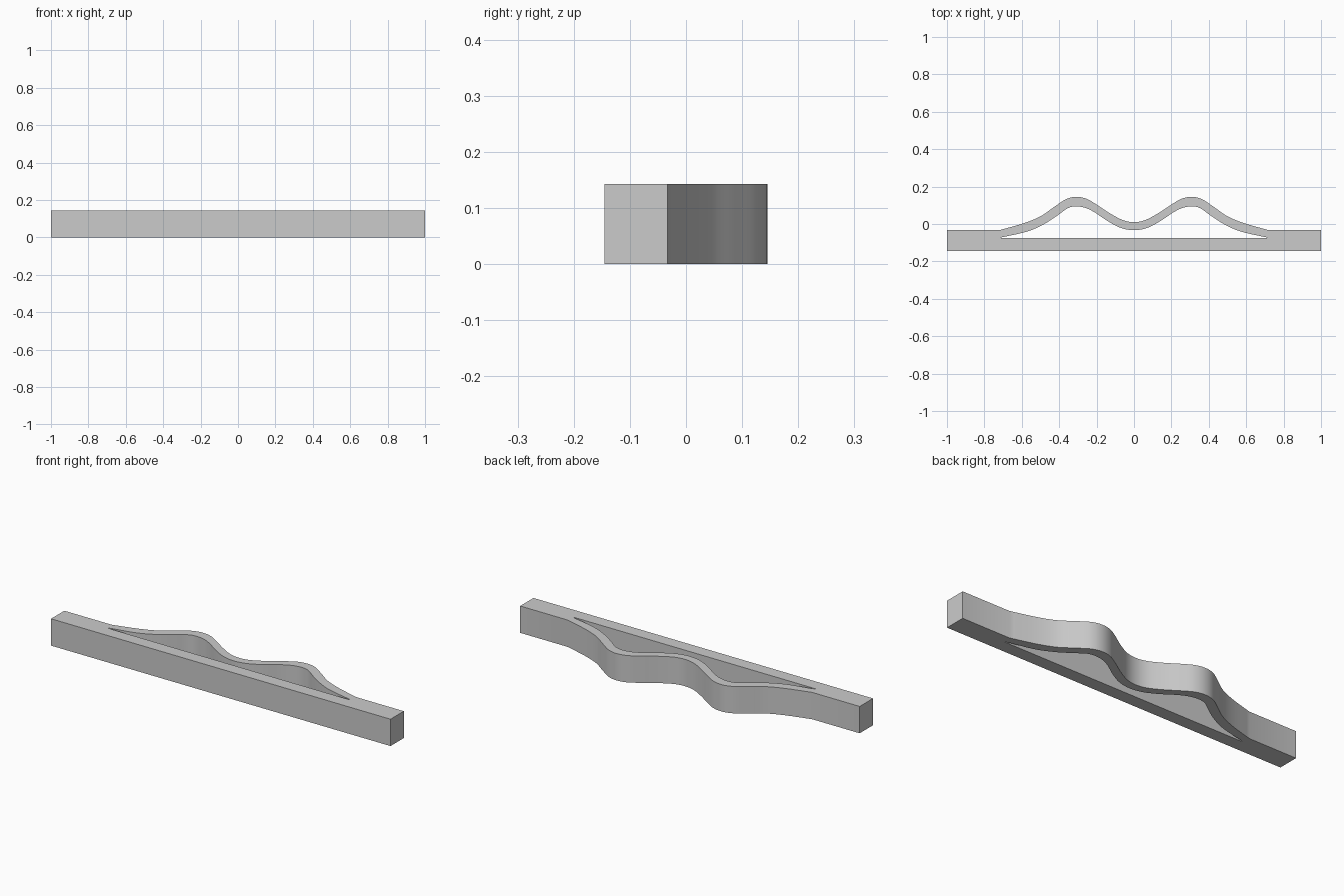
import bpy
import bmesh
from mathutils import Vector

cube = bpy.data.objects.get("Cube")
if cube:
    bpy.data.objects.remove(cube, do_unlink=True)

HEIGHT = 0.143
FRONT, BACK, SLOT = -0.145, -0.033, -0.076


def smooth_path(points, steps=6):
    """Catmull-Rom curve through the points."""
    pts = [Vector(p) for p in points]
    pts = [2 * pts[0] - pts[1]] + pts + [2 * pts[-1] - pts[-2]]
    path = []
    for a, b, c, d in zip(pts, pts[1:], pts[2:], pts[3:]):
        for i in range(steps):
            t = i / steps
            path.append(0.5 * (2 * b + (c - a) * t + (2 * a - 5 * b + 4 * c - d) * t**2
                               + (3 * b - a - 3 * c + d) * t**3))
    return path + [pts[-2]]


def mirrored(half):
    """Points running from the left end, across the centre, to the right end."""
    full = [(-x, y) for x, y in half[:0:-1]] + half
    return [(-x, y) for x, y in full]


# Wavy strip: outer and inner edges, one half each from the central valley
outer_half = [(0, 0.010), (0.06, 0.021), (0.13, 0.058), (0.20, 0.104), (0.255, 0.135),
              (0.31, 0.145), (0.365, 0.132), (0.43, 0.089), (0.50, 0.041),
              (0.59, 0.004), (0.72, BACK)]
inner_half = [(0, -0.033), (0.07, -0.021), (0.14, 0.015), (0.21, 0.062), (0.26, 0.086),
              (0.31, 0.094), (0.355, 0.084), (0.41, 0.045), (0.48, 0.000),
              (0.57, -0.040), (0.71, -0.072)]
outer = smooth_path(mirrored(outer_half))
inner = smooth_path(mirrored(inner_half))

# Outline of the bar with the strip, and outline of the slot
outline = [(-1, BACK), (-1, FRONT), (1, FRONT), (1, BACK)] + outer
slot = [(-0.71, SLOT), (0.71, SLOT)] + inner

bm = bmesh.new()
edges = []
for loop in (outline, slot):
    verts = [bm.verts.new((p[0], p[1], 0)) for p in loop]
    edges += [bm.edges.new((v, verts[i - 1])) for i, v in enumerate(verts)]
bmesh.ops.triangle_fill(bm, use_beauty=True, edges=edges)

# Raise the flat shape to full height
raised = bmesh.ops.extrude_face_region(bm, geom=bm.faces[:], use_keep_orig=True)
top = [g for g in raised["geom"] if isinstance(g, bmesh.types.BMVert)]
bmesh.ops.translate(bm, verts=top, vec=(0, 0, HEIGHT))
bmesh.ops.recalc_face_normals(bm, faces=bm.faces[:])

mesh = bpy.data.meshes.new("wavy_handle_bar")
bm.to_mesh(mesh)
bm.free()
bar = bpy.data.objects.new("wavy_handle_bar", mesh)
bpy.context.collection.objects.link(bar)

# Plain grey
grey = bpy.data.materials.new("plain grey")
grey.use_nodes = True
colour = (0.6, 0.6, 0.6, 1)
grey.diffuse_color = colour
grey.node_tree.nodes["Principled BSDF"].inputs["Base Color"].default_value = colour
mesh.materials.append(grey)

bpy.ops.object.select_all(action="DESELECT")
bar.select_set(True)
bpy.context.view_layer.objects.active = bar
bpy.ops.object.shade_smooth_by_angle(angle=0.4)
